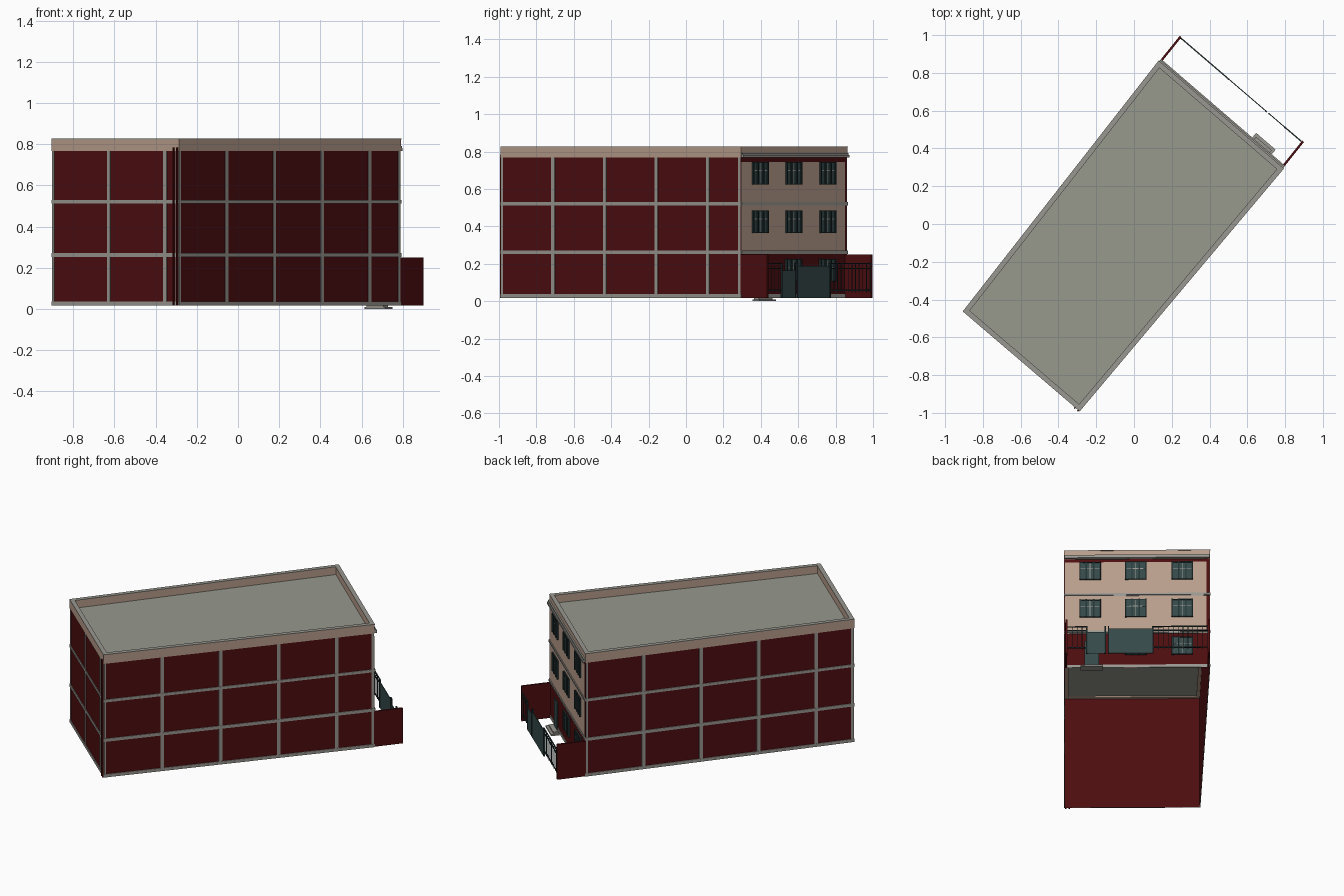
import bpy, bmesh
from mathutils import Vector

if "Cube" in bpy.data.objects:
    bpy.data.objects.remove(bpy.data.objects["Cube"])


def mat(name, r, g, b):
    m = bpy.data.materials.new(name)
    m.diffuse_color = (r, g, b, 1)
    m.use_nodes = True
    m.node_tree.nodes["Principled BSDF"].inputs["Base Color"].default_value = m.diffuse_color
    return m


RED = mat("dark red", 0.075, 0.004, 0.005)
BEIGE = mat("beige plaster", 0.48, 0.34, 0.26)
TRIM = mat("trim grey", 0.32, 0.31, 0.28)
ROOF = mat("roof grey", 0.31, 0.32, 0.27)
TEAL = mat("dark teal", 0.035, 0.065, 0.065)
FRAME = mat("frame teal", 0.017, 0.032, 0.034)

# Footprint corners (counter-clockwise) and the yard's outer corners
A, B, C, D = [Vector(p) for p in ((-0.90, -0.462), (-0.288, -0.985), (0.787, 0.293), (0.131, 0.858))]
E, F = Vector((0.243, 0.997)), Vector((0.90, 0.434))
PLAN = [A, B, C, D]
Z0, ZTOP = 0.017, 0.828


def finish(name, bm, m):
    me = bpy.data.meshes.new(name)
    bm.to_mesh(me)
    bm.free()
    me.materials.append(m)
    ob = bpy.data.objects.new(name, me)
    bpy.context.collection.objects.link(ob)
    return ob


def boxes(name, P, Q, items, m):
    """Boxes in the frame of wall P-Q: (along0, along1, out0, out1, z0, z1)."""
    d = (Q - P).normalized()
    o = Vector((d.y, -d.x))
    bm = bmesh.new()
    for x0, x1, y0, y1, z0, z1 in items:
        res = bmesh.ops.create_cube(bm, size=1)
        for v in res["verts"]:
            p = P + d * (x1 if v.co.x > 0 else x0) + o * (y1 if v.co.y > 0 else y0)
            v.co = (p.x, p.y, z1 if v.co.z > 0 else z0)
    bmesh.ops.recalc_face_normals(bm, faces=bm.faces)
    return finish(name, bm, m)


def offset(r):
    """Footprint grown outwards by r with mitred corners."""
    out = []
    for i, p in enumerate(PLAN):
        a = (p - PLAN[i - 1]).normalized()
        b = (PLAN[(i + 1) % 4] - p).normalized()
        na, nb = Vector((a.y, -a.x)), Vector((b.y, -b.x))
        out.append(p + (na + nb) * (r / (1 + na.dot(nb))))
    return out


def ring(name, r_out, r_in, z0, z1, m):
    """Mitred band that follows the footprint."""
    bm = bmesh.new()
    loops = [[bm.verts.new((p.x, p.y, z)) for p in offset(r)]
             for r, z in ((r_out, z0), (r_out, z1), (r_in, z1), (r_in, z0))]
    for k in range(4):
        a, b = loops[k], loops[(k + 1) % 4]
        for i in range(4):
            j = (i + 1) % 4
            bm.faces.new((a[i], a[j], b[j], b[i]))
    bmesh.ops.recalc_face_normals(bm, faces=bm.faces)
    return finish(name, bm, m)


# Hollow wall shell, open underneath
bm = bmesh.new()
lo = [bm.verts.new((p.x, p.y, Z0)) for p in PLAN]
hi = [bm.verts.new((p.x, p.y, 0.775)) for p in PLAN]
for i in range(4):
    j = (i + 1) % 4
    bm.faces.new((lo[i], lo[j], hi[j], hi[i]))
finish("walls", bm, RED)

# Flat roof, parapet and coping
bm = bmesh.new()
bm.faces.new([bm.verts.new((p.x, p.y, 0.775)) for p in PLAN])
finish("roof", bm, ROOF)
ring("parapet", 0.004, -0.02, 0.767, ZTOP - 0.004, BEIGE)
ring("parapet_coping", 0.005, -0.022, ZTOP - 0.004, ZTOP, TRIM)

# Horizontal floor bands
for n, z0, z1 in (("base_band", Z0, 0.037), ("lower_band", 0.252, 0.272), ("upper_band", 0.512, 0.530)):
    ring(n, 0.005, 0.001, z0, z1, TRIM)

# Columns at a fixed spacing along the three plain walls
for name, P, Q in (("back", A, B), ("right", B, C), ("left", D, A)):
    L, cols, x = (Q - P).length, [], 0.0
    while x < L - 0.05:
        cols.append((max(x - 0.011, 0), x + 0.011, 0.001, 0.004, Z0, 0.768))
        x += 0.36
    cols.append((L - 0.016, L, 0.001, 0.004, Z0, 0.768))
    boxes(name + "_columns", P, Q, cols, TRIM)

# Corner downpipes
LB = (B - A).length
boxes("corner_pipes", A, B, [(LB - 0.030, LB - 0.022, 0.004, 0.012, Z0, 0.785),
                             (LB - 0.008, LB, 0.004, 0.012, Z0, 0.785)], RED)

# Street facade: beige plaster panel, cornices
W = (D - C).length
boxes("facade_plaster", C, D, [(0.002, W - 0.016, 0.001, 0.004, 0.265, 0.745)], BEIGE)
boxes("facade_cornice", C, D, [(0, W, 0.002, 0.020, 0.768, 0.782),
                               (0, W, 0.002, 0.013, 0.782, 0.792)], TRIM)
boxes("facade_ledges", C, D, [(0, W, 0.002, 0.010, z, z + 0.012) for z in (0.258, 0.516)], TRIM)

# Windows: pane, casing with open shutters, light glazing bars
panes, casing, bars = [], [], []
for row, zc in enumerate((0.165, 0.425, 0.684)):
    for col, s in enumerate((0.714, 0.441, 0.162)):
        if row == 0 and col == 0:
            continue  # entrance door sits here
        c, h = W - s, 0.061
        panes.append((c - 0.058, c + 0.058, 0.002, 0.007, zc - h, zc + h))
        for x in (-0.060, -0.022, 0.022, 0.060):
            casing.append((c + x - 0.004, c + x + 0.004, 0.002, 0.014, zc - h, zc + h))
        for z in (-h, h - 0.006):
            casing.append((c - 0.060, c + 0.060, 0.002, 0.010, zc + z, zc + z + 0.006))
        bars.append((c - 0.056, c + 0.056, 0.002, 0.008, zc + 0.012, zc + 0.016))
        bars.append((c - 0.002, c + 0.002, 0.002, 0.008, zc - h, zc + h))
boxes("window_panes", C, D, panes, TEAL)
boxes("window_casings", C, D, casing, FRAME)
boxes("window_bars", C, D, bars, TRIM)

# Entrance door and doorstep
dx = W - 0.704
boxes("entrance_door", C, D, [(dx - 0.042, dx + 0.042, 0.002, 0.008, 0.02, 0.20)], TEAL)
boxes("doorstep", C, D, [(dx - 0.068, dx + 0.068, 0.001, 0.052, 0.0, 0.010),
                         (dx - 0.055, dx + 0.055, 0.001, 0.036, 0.010, 0.020)], TRIM)

# Yard side walls
boxes("yard_wall_right", C, F, [(0, (F - C).length, -0.012, 0, Z0, 0.249)], RED)
boxes("yard_wall_left", E, D, [(0, (D - E).length, -0.012, 0, Z0, 0.249)], RED)

# Street fence with railings, wicket door and car gate
rails = []
for x0, x1 in ((0.012, 0.128), (0.526, 0.852)):
    for z in (0.055, 0.172, 0.198):
        rails.append((x0, x1, -0.010, -0.003, z, z + 0.006))
    n = round((x1 - x0) / 0.029)
    for i in range(n + 1):
        x = x0 + (x1 - x0) * i / n
        rails.append((x - 0.0018, x + 0.0018, -0.008, -0.005, 0.045, 0.204))
for x in (0.128, 0.238, 0.258, 0.522):
    rails.append((x - 0.004, x + 0.004, -0.011, -0.003, Z0, 0.204))
boxes("fence_railings", F, E, rails, FRAME)
boxes("wicket_door", F, E, [(0.130, 0.235, -0.009, -0.004, Z0, 0.165)], TEAL)
boxes("car_gate", F, E, [(0.262, 0.518, -0.009, -0.004, Z0, 0.188)], TEAL)
